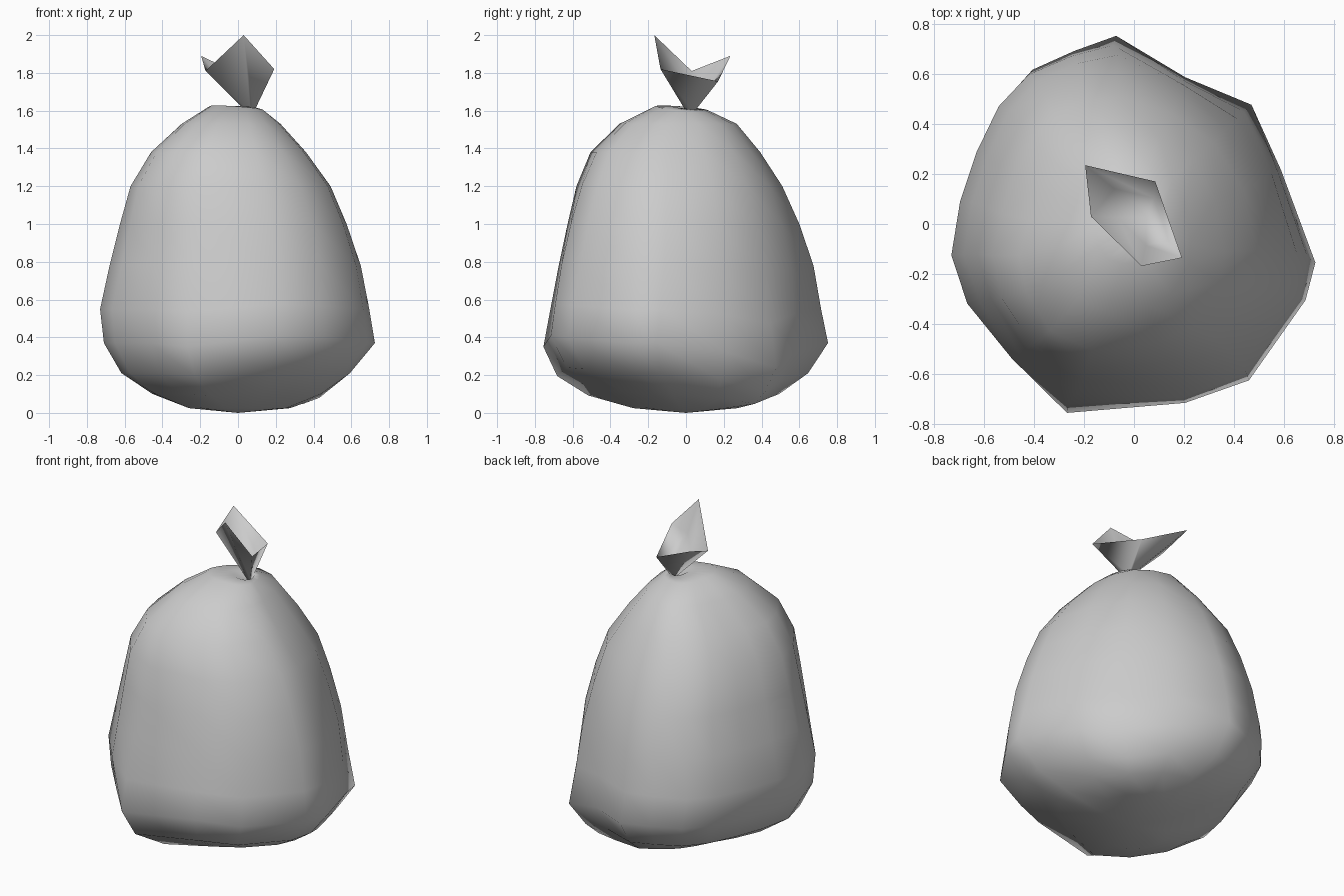
import bpy, bmesh
from mathutils import Vector

if "Cube" in bpy.data.objects:
    bpy.data.objects.remove(bpy.data.objects["Cube"])

# Plan outlines: cornered near the base, rounder higher up
LOW = [(-.08, .755), (.2, .59), (.47, .48), (.59, .22), (.73, -.15), (.69, -.3),
       (.46, -.62), (.2, -.71), (-.28, -.75), (-.48, -.53), (-.67, -.31), (-.73, -.12),
       (-.695, .1), (-.63, .3), (-.54, .49), (-.42, .62), (-.25, .695)]
HIGH = [(-.08, .72), (.2, .61), (.41, .45), (.57, .22), (.66, -.1), (.64, -.3),
        (.45, -.58), (.2, -.69), (-.24, -.7), (-.5, -.56), (-.66, -.33), (-.73, -.12),
        (-.695, .1), (-.63, .3), (-.54, .49), (-.42, .62), (-.25, .695)]
# Sag of the bottom corners (outline index: height change)
SAG = {1: -.04, 2: -.13, 3: -.05, 6: .03, 7: .04, 8: -.02}

# Body levels: z, x min, x max, y min, y max, corner weight, diagonal stretch
LEVELS = [(.025, -.24, .27, -.25, .27, 0, .25), (.1, -.43, .46, -.48, .5, .4, .15),
          (.21, -.61, .6, -.67, .65, .75, .03), (.37, -.71, .725, -.755, .752, 1, 0),
          (.55, -.73, .695, -.72, .715, .6, 0), (.78, -.68, .65, -.675, .675, .3, 0),
          (1.0, -.62, .575, -.62, .6, .1, .02), (1.2, -.555, .49, -.56, .51, 0, .06),
          (1.38, -.44, .36, -.48, .4, 0, .09), (1.53, -.28, .225, -.33, .275, 0, .12),
          (1.61, -.14, .135, -.15, .12, 0, .12), (1.62, -.01, .105, -.07, .06, 0, 0),
          (1.595, .045, .1, -.005, .045, 0, 0)]


def finish(bm, name):
    bmesh.ops.recalc_face_normals(bm, faces=bm.faces)
    mesh = bpy.data.meshes.new(name)
    bm.to_mesh(mesh)
    bm.free()
    for p in mesh.polygons:
        p.use_smooth = True
    obj = bpy.data.objects.new(name, mesh)
    bpy.context.collection.objects.link(obj)
    return obj


def loft(bm, rings):
    loops = [[bm.verts.new(p) for p in r] for r in rings]
    for a, b in zip(loops, loops[1:]):
        n = len(a)
        for i in range(n):
            bm.faces.new((a[i], a[(i + 1) % n], b[(i + 1) % n], b[i]))
    return loops


def fan(bm, loop, point):
    c = bm.verts.new(point)
    for i in range(len(loop)):
        bm.faces.new((loop[i], loop[(i + 1) % len(loop)], c))


def level_ring(z, x0, x1, y0, y1, w, stretch):
    pts = [Vector(h).lerp(Vector(l), w) for h, l in zip(HIGH, LOW)]
    xs, ys = [p.x for p in pts], [p.y for p in pts]

    def fit(v, vals, a, b):
        return a + (b - a) * (v - min(vals)) / (max(vals) - min(vals))
    ring = []
    for i, p in enumerate(pts):
        x, y = fit(p.x, xs, x0, x1), fit(p.y, ys, y0, y1)
        diagonal = 2 * x * y / (x * x + y * y)
        if z > .5 and diagonal < 0:  # upper part only loses its back left side
            diagonal *= .6 if x < 0 and z > 1.3 else 0
        k = 1 + stretch * diagonal
        tilt = -.08 * (x + y) if z > 1.55 else 0
        ring.append((x * k, y * k, z + w * SAG.get(i, 0) + tilt))
    return ring


# Filled sack body
bm = bmesh.new()
loops = loft(bm, [level_ring(*lv) for lv in LEVELS])
fan(bm, loops[0], (0, 0, 0))
fan(bm, loops[-1], (.07, .02, 1.59))
finish(bm, "bag_body")

# Gathered top: pinched neck flaring to a ragged rim, with the inside wall
RIM = [Vector(p) for p in [(-.195, .235, 1.89), (.085, .17, 1.755), (.192, -.135, 1.82),
                           (.03, -.168, 2.0), (-.172, .03, 1.81)]]
neck = Vector((.07, .02, 1.59))
base = []
for p in RIM:
    d = Vector((p.x - neck.x, p.y - neck.y, 0)).normalized()
    base.append(neck + d * .02)
inner = [p.lerp(neck, .44) - Vector((0, 0, .005)) for p in RIM]
bm = bmesh.new()
loops = loft(bm, [base, RIM, inner])
fan(bm, loops[2], (.05, .03, 1.68))
fan(bm, loops[0], neck)
# keep the rim crisp
for i in range(5):
    bm.edges.get((loops[1][i], loops[1][(i + 1) % 5])).smooth = False
finish(bm, "bag_tied_top")
